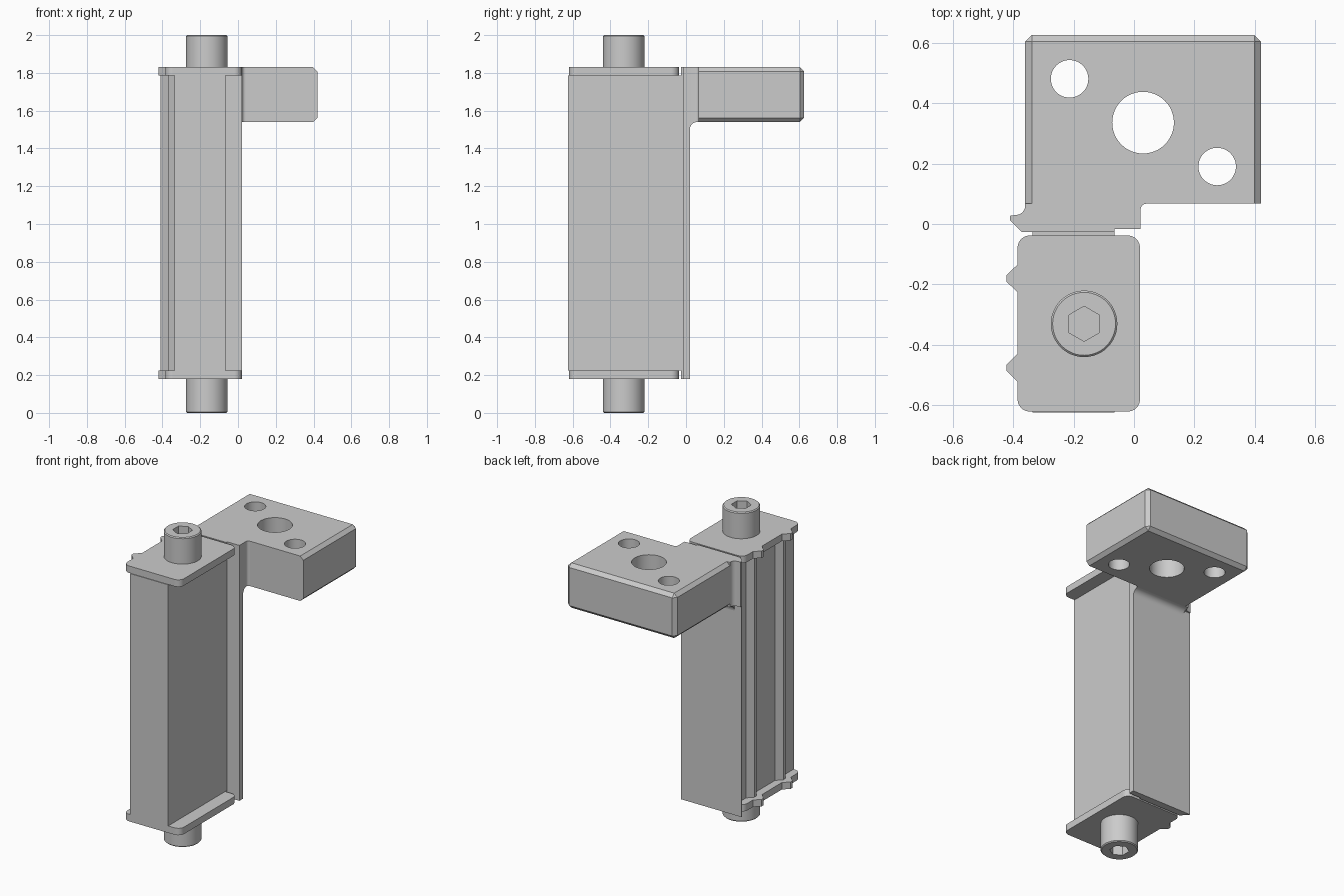
import bpy, bmesh
from math import cos, sin, radians
from mathutils import Matrix, Vector

cube = bpy.data.objects.get("Cube")
if cube:
    bpy.data.objects.remove(cube, do_unlink=True)

GREY = (0.6, 0.6, 0.6, 1)
metal = bpy.data.materials.new("plain grey metal")
metal.use_nodes = True
metal.diffuse_color = GREY
metal.node_tree.nodes["Principled BSDF"].inputs["Base Color"].default_value = GREY

LOW, HIGH = 0.18, 1.83      # outer faces of the end plates
THICK = 0.045               # end plate thickness
ARM_Z = 1.54                # underside of the arm
RIDGES = (-0.18, -0.475)    # y of the side ridges
SCREW = (-0.165, -0.33)     # screw axis


def arc(cx, cy, r, start, end, n=6):
    angles = [radians(start + (end - start) * i / n) for i in range(n + 1)]
    return [(cx + r * cos(a), cy + r * sin(a)) for a in angles]


def make_object(name, bm):
    bmesh.ops.recalc_face_normals(bm, faces=bm.faces)
    mesh = bpy.data.meshes.new(name)
    bm.to_mesh(mesh)
    bm.free()
    mesh.materials.append(metal)
    obj = bpy.data.objects.new(name, mesh)
    bpy.context.collection.objects.link(obj)
    return obj


def extrude(name, profile, z0, z1, matrix=None):
    bm = bmesh.new()
    face = bm.faces.new([bm.verts.new((x, y, z0)) for x, y in profile])
    top = bmesh.ops.extrude_face_region(bm, geom=[face])["geom"]
    bmesh.ops.translate(bm, vec=(0, 0, z1 - z0),
                        verts=[v for v in top if isinstance(v, bmesh.types.BMVert)])
    if matrix:
        bm.transform(matrix)
    return make_object(name, bm)


def activate(obj):
    bpy.ops.object.select_all(action="DESELECT")
    obj.select_set(True)
    bpy.context.view_layer.objects.active = obj


def cut(obj, cutter):
    mod = obj.modifiers.new("cut", "BOOLEAN")
    mod.operation, mod.solver, mod.object = "DIFFERENCE", "EXACT", cutter
    activate(obj)
    bpy.ops.object.modifier_apply(modifier=mod.name)
    bpy.data.objects.remove(cutter, do_unlink=True)


def ridge_side(base, tip):
    points = []
    for y in RIDGES:
        points += [(base, y + 0.046), (tip, y + 0.01), (tip, y - 0.01), (base, y - 0.046)]
    return points


parts = []

# Main bar with two ridges along its side
bar = [(-0.335, -0.624), (-0.065, -0.624), (-0.065, -0.027), (-0.335, -0.027)]
parts.append(extrude("main_bar", bar + ridge_side(-0.335, -0.37),
                     LOW + THICK, HIGH - THICK))

# Rounded end plates
plate = (arc(-0.345, -0.58, 0.04, 180, 270) + arc(-0.02, -0.58, 0.04, 270, 360)
         + arc(-0.02, -0.078, 0.04, 0, 90) + arc(-0.345, -0.078, 0.04, 90, 180)
         + ridge_side(-0.385, -0.422))
parts.append(extrude("bottom_plate", plate, LOW, LOW + THICK))
parts.append(extrude("top_plate", plate, HIGH - THICK, HIGH))

# Socket head screws at both ends
for name, base, end in (("top_screw", HIGH, 2.0), ("bottom_screw", LOW, 0.0)):
    bm = bmesh.new()
    mid = Matrix.Translation((*SCREW, (base + end) / 2))
    bmesh.ops.create_cone(bm, cap_ends=True, segments=48, radius1=0.11, radius2=0.11,
                          depth=abs(end - base), matrix=mid)
    rim = [e for e in bm.edges if all(abs(v.co.z - end) < 1e-4 for v in e.verts)]
    bmesh.ops.bevel(bm, geom=rim, offset=0.006, segments=1, affect="EDGES")
    screw = make_object(name, bm)
    hexagon = arc(*SCREW, 0.058, 30, 330, 5)
    cut(screw, extrude("socket_cutter", hexagon, end - 0.09, end + 0.09))
    parts.append(screw)

# Back column with a hooked edge
edge = [(-0.41, 0.012), (-0.37, -0.027), (-0.065, -0.027), (-0.065, -0.017), (0.022, -0.017)]
parts.append(extrude("back_column", edge + [(0.022, 0.02), (-0.41, 0.02)], LOW, ARM_Z))

# Neck joining the column to the arm block, filleted on both sides
neck = (edge + arc(0.04, 0.049, 0.018, 180, 90) + [(-0.36, 0.067)]
        + arc(-0.39, 0.06, 0.03, 0, -90) + [(-0.41, 0.027)])
parts.append(extrude("arm_neck", neck, ARM_Z, HIGH))

# Fillet below the arm: profile in y and z, swept along x
yz_to_world = Matrix(((0, 0, 1, 0), (1, 0, 0, 0), (0, 1, 0, 0), (0, 0, 0, 1)))
gusset = [(0.02, ARM_Z)] + arc(0.06, ARM_Z - 0.04, 0.04, 90, 180)
parts.append(extrude("arm_fillet", gusset, -0.36, 0.022, yz_to_world))

# Arm block, chamfered except at its front face
front_y, back_y = 0.067, 0.625
bm = bmesh.new()
size = Vector((0.78, back_y - front_y, HIGH - ARM_Z))
centre = Vector((0.03, (front_y + back_y) / 2, (HIGH + ARM_Z) / 2))
bmesh.ops.create_cube(bm, size=1, matrix=Matrix.Translation(centre) @ Matrix.Diagonal((*size, 1)))
chamfered = [e for e in bm.edges if any(v.co.y > front_y + 0.1 for v in e.verts)]
bmesh.ops.bevel(bm, geom=chamfered, offset=0.022, segments=1, affect="EDGES")
block = make_object("arm_block", bm)
for x, y, r in ((-0.213, 0.48, 0.062), (0.03, 0.335, 0.102), (0.275, 0.19, 0.062)):
    circle = arc(x, y, r, 0, 352.5, 47)
    cut(block, extrude("hole_cutter", circle, ARM_Z - 0.1, HIGH + 0.1))
parts.append(block)

# Smooth the round surfaces, keep hard edges crisp
for obj in parts:
    activate(obj)
    bpy.ops.object.shade_smooth_by_angle(angle=radians(25))
    weighted = obj.modifiers.new("even_normals", "WEIGHTED_NORMAL")
    weighted.keep_sharp = True
